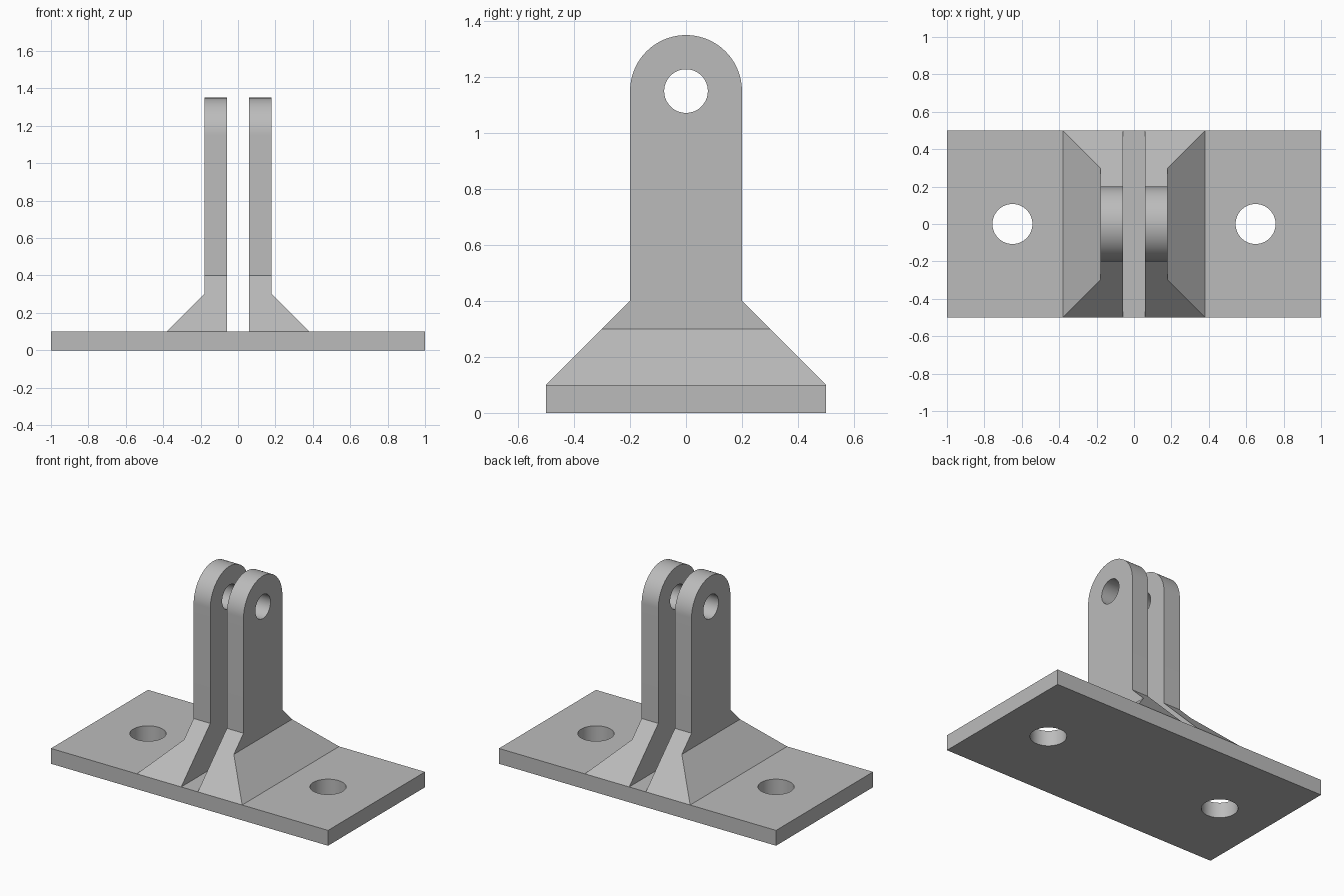
import bpy
import bmesh
from math import cos, sin, pi, radians
from mathutils import Vector

default = bpy.data.objects.get("Cube")
if default:
    bpy.data.objects.remove(default, do_unlink=True)

grey = bpy.data.materials.new("plain_grey")
grey.use_nodes = True
COLOUR = (0.5, 0.5, 0.5, 1)
grey.diffuse_color = COLOUR
grey.node_tree.nodes["Principled BSDF"].inputs["Base Color"].default_value = COLOUR


def prism(name, points, depth):
    """Solid swept from a flat outline of 3D points along a depth vector."""
    bm = bmesh.new()
    face = bm.faces.new([bm.verts.new(p) for p in points])
    swept = bmesh.ops.extrude_face_region(bm, geom=[face], use_keep_orig=True)
    moved = [v for v in swept["geom"] if isinstance(v, bmesh.types.BMVert)]
    bmesh.ops.translate(bm, verts=moved, vec=Vector(depth))
    bmesh.ops.recalc_face_normals(bm, faces=bm.faces)
    mesh = bpy.data.meshes.new(name)
    bm.to_mesh(mesh)
    bm.free()
    mesh.materials.append(grey)
    obj = bpy.data.objects.new(name, mesh)
    bpy.context.collection.objects.link(obj)
    return obj


def arc(radius, start, end, steps):
    return [(radius * cos(start + (end - start) * i / steps),
             radius * sin(start + (end - start) * i / steps)) for i in range(steps + 1)]


def boolean(obj, cutter, operation):
    """Combine two solids and drop the cutter."""
    mod = obj.modifiers.new(operation.lower(), "BOOLEAN")
    mod.operation, mod.object, mod.solver = operation, cutter, "EXACT"
    bpy.context.view_layer.objects.active = obj
    bpy.ops.object.modifier_apply(modifier=mod.name)
    bpy.data.objects.remove(cutter, do_unlink=True)


def smooth(obj):
    bpy.ops.object.select_all(action="DESELECT")
    obj.select_set(True)
    bpy.context.view_layer.objects.active = obj
    bpy.ops.object.shade_smooth_by_angle(angle=radians(25))


PLATE_TOP, PIN_Z, LUG_R = 0.1, 1.15, 0.2
circle = arc(1, 0, 2 * pi, 64)[:-1]

# Base plate with two bolt holes
plate = prism("base_plate", [(-1, -0.5, 0), (1, -0.5, 0), (1, 0.5, 0), (-1, 0.5, 0)],
              (0, 0, PLATE_TOP))
for side in (-1, 1):
    bolt = prism("bolt_cutter", [(side * 0.65 + 0.107 * u, 0.107 * v, -0.1) for u, v in circle],
                 (0, 0, 0.4))
    boolean(plate, bolt, "DIFFERENCE")
smooth(plate)

# Clevis lugs: rounded side outline, trimmed by the flared front outline
outline = [(-0.5, PLATE_TOP), (0.5, PLATE_TOP), (LUG_R, 0.4)]
outline += [(y, PIN_Z + z) for y, z in arc(LUG_R, 0, pi, 48)]
outline += [(-LUG_R, 0.4)]
flare = [(0, 0), (0.48, 0), (0.18, 0.3), (0.18, 1.5), (0, 1.5)]

for side, name in ((1, "left_lug"), (-1, "right_lug")):
    lug = prism(name, [(side * 0.06, y, z) for y, z in outline], (side * 0.44, 0, 0))
    trim = prism("flare_cutter", [(side * x, -0.6, z) for x, z in flare], (0, 1.2, 0))
    boolean(lug, trim, "INTERSECT")
    pin = prism("pin_cutter", [(0, 0.078 * u, PIN_Z + 0.078 * v) for u, v in circle],
                (side * 0.5, 0, 0))
    boolean(lug, pin, "DIFFERENCE")
    smooth(lug)
